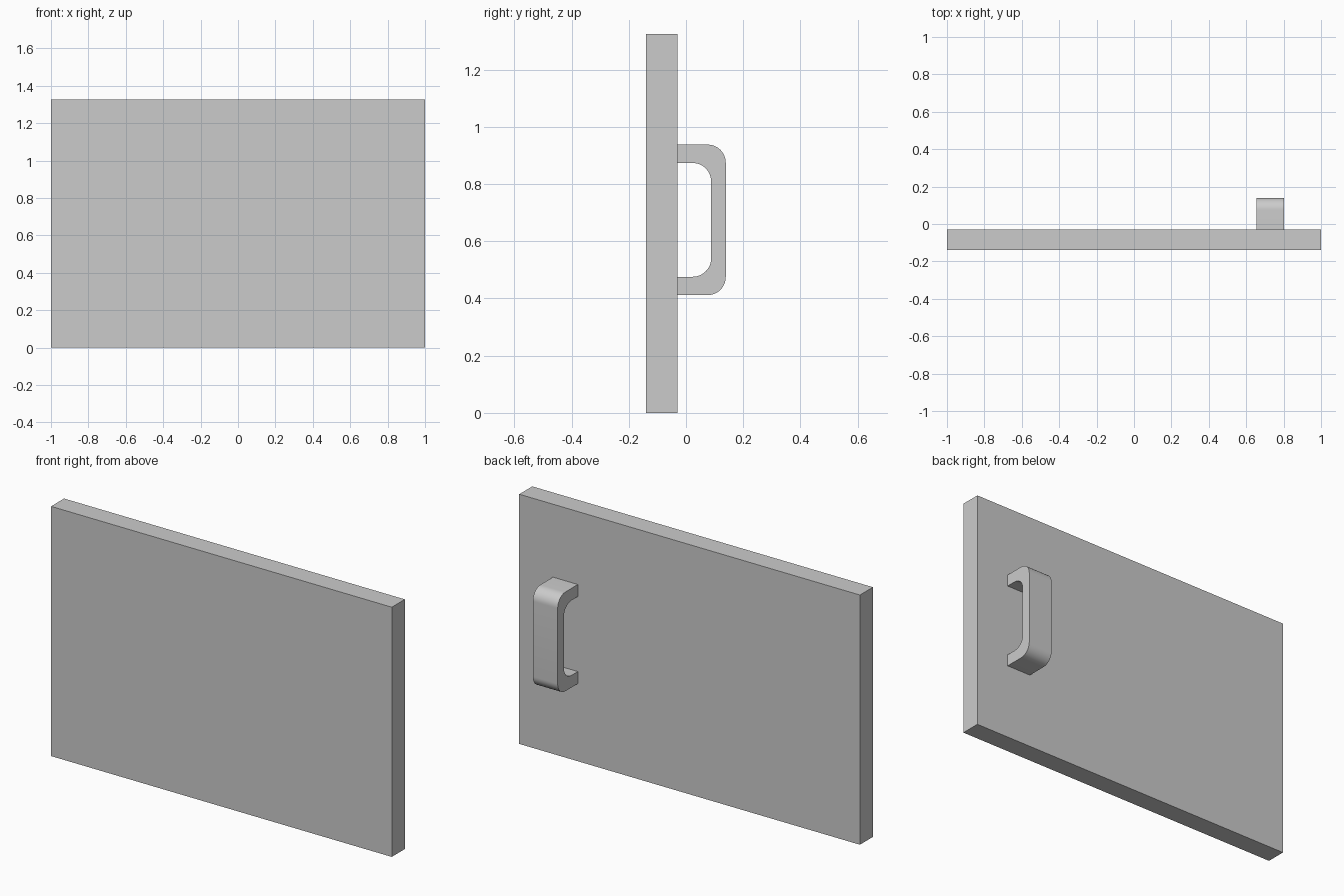
import bpy, bmesh, math

if "Cube" in bpy.data.objects:
    bpy.data.objects.remove(bpy.data.objects["Cube"])

PANEL_BACK = -0.03
HALF_Y = 0.139


def make_object(name, bm):
    bmesh.ops.recalc_face_normals(bm, faces=bm.faces)
    mesh = bpy.data.meshes.new(name)
    bm.to_mesh(mesh)
    bm.free()
    obj = bpy.data.objects.new(name, mesh)
    bpy.context.collection.objects.link(obj)
    return obj


def rounded_u(y_root, y_tip, z_low, z_high, radius, steps=12):
    """Points (y, z) of a U from the lower root round to the upper root."""
    pts = [(y_root, z_low)]
    for cz, start in ((z_low + radius, -90), (z_high - radius, 0)):
        for i in range(steps + 1):
            a = math.radians(start + 90 * i / steps)
            pts.append((y_tip - radius + radius * math.cos(a),
                        cz + radius * math.sin(a)))
    return pts + [(y_root, z_high)]


# Flat door panel
bm = bmesh.new()
bmesh.ops.create_cube(bm, size=1)
y0, y1, height = -HALF_Y, PANEL_BACK, 1.325
for v in bm.verts:
    v.co.x *= 2
    v.co.y = y1 if v.co.y > 0 else y0
    v.co.z = height if v.co.z > 0 else 0
make_object("door_panel", bm)

# Pull handle: strips between the outer and inner U, extruded across x
outer = rounded_u(PANEL_BACK, HALF_Y, 0.412, 0.938, 0.063)
inner = rounded_u(PANEL_BACK, 0.088, 0.476, 0.874, 0.065)
x0, x1 = 0.656, 0.802
bm = bmesh.new()
o = [bm.verts.new((x0, y, z)) for y, z in outer]
n = [bm.verts.new((x0, y, z)) for y, z in inner]
side = [bm.faces.new((o[i], o[i + 1], n[i + 1], n[i])) for i in range(len(o) - 1)]
ext = bmesh.ops.extrude_face_region(bm, geom=side, use_keep_orig=True)
moved = [g for g in ext["geom"] if isinstance(g, bmesh.types.BMVert)]
bmesh.ops.translate(bm, verts=moved, vec=(x1 - x0, 0, 0))
handle = make_object("pull_handle", bm)

# Smooth the rounded bends, keep the side edges crisp
bpy.context.view_layer.objects.active = handle
handle.select_set(True)
bpy.ops.object.shade_smooth_by_angle(angle=math.radians(30))
